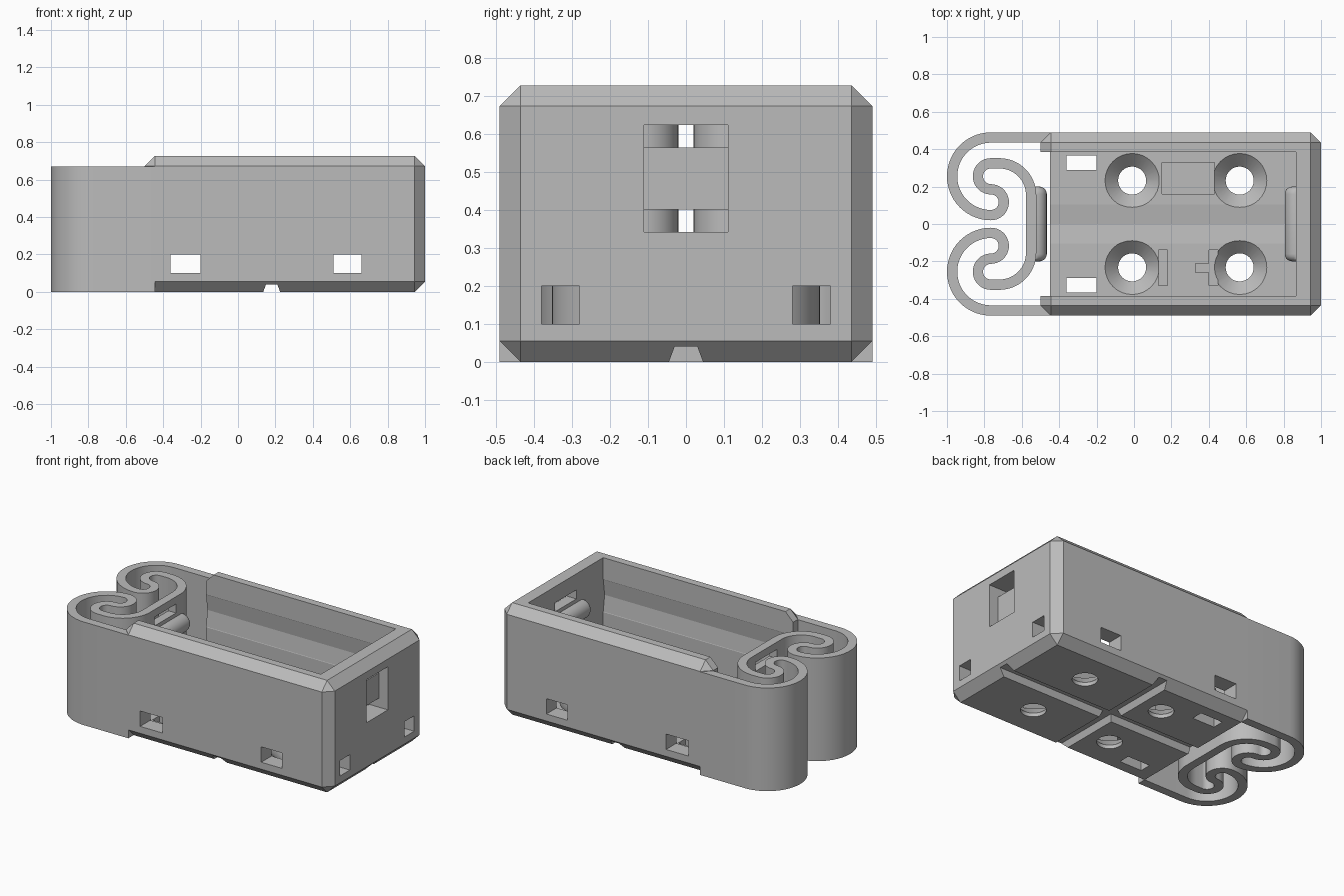
import bpy, bmesh, math
from mathutils import Matrix, Vector

if "Cube" in bpy.data.objects:
    bpy.data.objects.remove(bpy.data.objects["Cube"])

grey = bpy.data.materials.new("plain_grey")
grey.use_nodes = True
grey.diffuse_color = (0.5, 0.5, 0.5, 1)
grey.node_tree.nodes["Principled BSDF"].inputs["Base Color"].default_value = (0.5, 0.5, 0.5, 1)

WALL, RIM, TOP = 0.49, 0.67, 0.727      # outer half width, spring height, body height
CELL_Z = 0.48                           # height of the cell axis
ALONG_X = Matrix.Rotation(math.pi / 2, 4, 'Y')
ALONG_Y = Matrix.Rotation(math.pi / 2, 4, 'X')


def finish(bm, name):
    bmesh.ops.recalc_face_normals(bm, faces=bm.faces)
    mesh = bpy.data.meshes.new(name)
    bm.to_mesh(mesh)
    bm.free()
    mesh.materials.append(grey)
    obj = bpy.data.objects.new(name, mesh)
    bpy.context.collection.objects.link(obj)
    return obj


def select(obj):
    bpy.ops.object.select_all(action='DESELECT')
    obj.select_set(True)
    bpy.context.view_layer.objects.active = obj


def box(x0, x1, y0, y1, z0, z1, chamfer=0, name="cutter"):
    bm = bmesh.new()
    bmesh.ops.create_cube(bm, size=1)
    lo, hi = Vector((x0, y0, z0)), Vector((x1, y1, z1))
    for v in bm.verts:
        v.co = (lo + hi) / 2 + v.co * (hi - lo)
    if chamfer:
        bmesh.ops.bevel(bm, geom=bm.edges[:], offset=chamfer, segments=1, affect='EDGES')
    return finish(bm, name)


def cone(r1, r2, depth, matrix, sides=32):
    bm = bmesh.new()
    bmesh.ops.create_cone(bm, cap_ends=True, segments=sides, radius1=r1, radius2=r2,
                          depth=depth, matrix=matrix)
    return finish(bm, "cutter")


def prism(corners, extent):
    bm = bmesh.new()
    face = bm.faces.new([bm.verts.new(c) for c in corners])
    new = bmesh.ops.extrude_face_region(bm, geom=[face])["geom"]
    bmesh.ops.translate(bm, vec=extent, verts=[g for g in new if isinstance(g, bmesh.types.BMVert)])
    return finish(bm, "cutter")


def cut(obj, cutters):
    for cutter in cutters:
        select(obj)
        mod = obj.modifiers.new("cut", 'BOOLEAN')
        mod.operation, mod.solver, mod.object = 'DIFFERENCE', 'EXACT', cutter
        bpy.ops.object.modifier_apply(modifier=mod.name)
        bpy.data.objects.remove(cutter)


def smooth(obj, degrees):
    select(obj)
    bpy.ops.object.shade_smooth_by_angle(angle=math.radians(degrees))


# Chamfered body, hollowed by a box and a 24-sided cell cradle
body = box(-0.5, 1, -WALL, WALL, 0, TOP, chamfer=0.055, name="body")
inner = 0.385
cradle_x = (0.865 - 0.7) / 2
cuts = [
    box(-0.7, 0.865, -inner, inner, 0.094, 1),
    cone(0.4, 0.4, 0.865 + 0.7, Matrix.Translation((cradle_x, 0, CELL_Z)) @ ALONG_X, 24),
    box(-0.7, -0.45, -inner, inner, -0.1, 1),
]

# Crossing grooves under the floor
groove = [(-0.06, -0.04), (0.06, -0.04), (0.03, 0.04), (-0.03, 0.04)]
cuts.append(prism([(-0.7, a, z) for a, z in groove], (2, 0, 0)))
cuts.append(prism([(0.18 + a, -0.7, z) for a, z in groove], (0, 1.4, 0)))

# Countersunk screw holes
for x in (-0.01, 0.565):
    for y in (-0.232, 0.232):
        cuts.append(cone(0.075, 0.155, 0.08, Matrix.Translation((x, y, 0.064))))
        cuts.append(cone(0.075, 0.075, 0.3, Matrix.Translation((x, y, 0))))

# Tie windows through the side walls, floor slots and end wall windows
for x0, x1 in ((-0.36, -0.2), (0.51, 0.66)):
    cuts.append(box(x0, x1, -0.6, 0.6, 0.1, 0.2))
for s in (-1, 1):
    lo, hi = sorted((s * 0.29, s * 0.365))
    cuts.append(box(-0.36, -0.2, lo, hi, -0.1, 0.15))
    lo, hi = sorted((s * 0.28, s * 0.38))
    cuts.append(box(0.8, 1.1, lo, hi, 0.1, 0.2))

# Contact recess in the end wall, with two strap slots
SLOTS = ((0.342, 0.4), (0.564, 0.622))
cuts.append(box(0.935, 1.1, -0.11, 0.11, SLOTS[0][0], SLOTS[1][1]))
for z0, z1 in SLOTS:
    cuts.append(box(0.8, 1.1, -0.11, 0.11, z0, z1))

# Shallow polarity marks in the floor
for x0, x1, y0, y1 in ((0.13, 0.18, -0.33, -0.14), (0.4, 0.45, -0.33, -0.14),
                       (0.33, 0.5, -0.26, -0.21), (0.15, 0.43, 0.16, 0.33)):
    cuts.append(box(x0, x1, y0, y1, 0.084, 0.15))
cut(body, cuts)
smooth(body, 14)


# Curled end spring: centre line of one half, then mirrored
def arc(cx, cy, r, start, end, steps):
    for i in range(steps + 1):
        a = math.radians(start + (end - start) * i / steps)
        yield Vector((cx + r * math.cos(a), cy + r * math.sin(a)))


CURL_X = -0.765
half = [Vector((-0.445, 0.4625))]
half += arc(CURL_X, 0.255, 0.2075, 90, 270, 28)
half += list(arc(CURL_X, 0.1165, 0.069, -90, 90, 18))[1:]
half += list(arc(CURL_X, 0.255, 0.0695, 270, 90, 18))[1:]
half += arc(-0.72, 0.1545, 0.17, 90, 0, 16)
path = half + [Vector((p.x, -p.y)) for p in reversed(half)]

bm = bmesh.new()
rows = []
for i, p in enumerate(path):
    t = (path[min(i + 1, len(path) - 1)] - path[max(i - 1, 0)]).normalized()
    if i in (1, len(path) - 2):
        t = Vector((-1 if i == 1 else 1, 0))
    n = Vector((-t.y, t.x)) * 0.0275
    rows.append([bm.verts.new((*(p + n * s), z)) for s, z in ((1, 0), (-1, 0), (-1, RIM), (1, RIM))])
for a, b in zip(rows, rows[1:]):
    for k in range(4):
        j = (k + 1) % 4
        bm.faces.new((a[k], a[j], b[j], b[k]))
bm.faces.new(rows[0])
bm.faces.new(rows[-1])
spring = finish(bm, "end_spring")
cut(spring, [box(-0.62, -0.48, -0.11, 0.11, z0, z1) for z0, z1 in SLOTS])
smooth(spring, 30)

# Rounded contact bumps on both ends of the cell bay
for name, x, side in (("spring_bump", -0.526, 1), ("end_wall_bump", 0.866, -1)):
    bm = bmesh.new()
    bmesh.ops.create_cone(bm, cap_ends=True, segments=24, radius1=0.06, radius2=0.06, depth=0.4,
                          matrix=ALONG_Y)
    rims = [e for e in bm.edges if any(len(f.verts) > 4 for f in e.link_faces)]
    bmesh.ops.bevel(bm, geom=rims, offset=0.04, segments=5, profile=0.5, affect='EDGES')
    bmesh.ops.bisect_plane(bm, geom=bm.verts[:] + bm.edges[:] + bm.faces[:], plane_co=(0, 0, 0),
                           plane_no=(side, 0, 0), clear_inner=True)
    bmesh.ops.holes_fill(bm, edges=[e for e in bm.edges if e.is_boundary])
    bmesh.ops.translate(bm, vec=(x, 0, CELL_Z), verts=bm.verts)
    smooth(finish(bm, name), 40)
